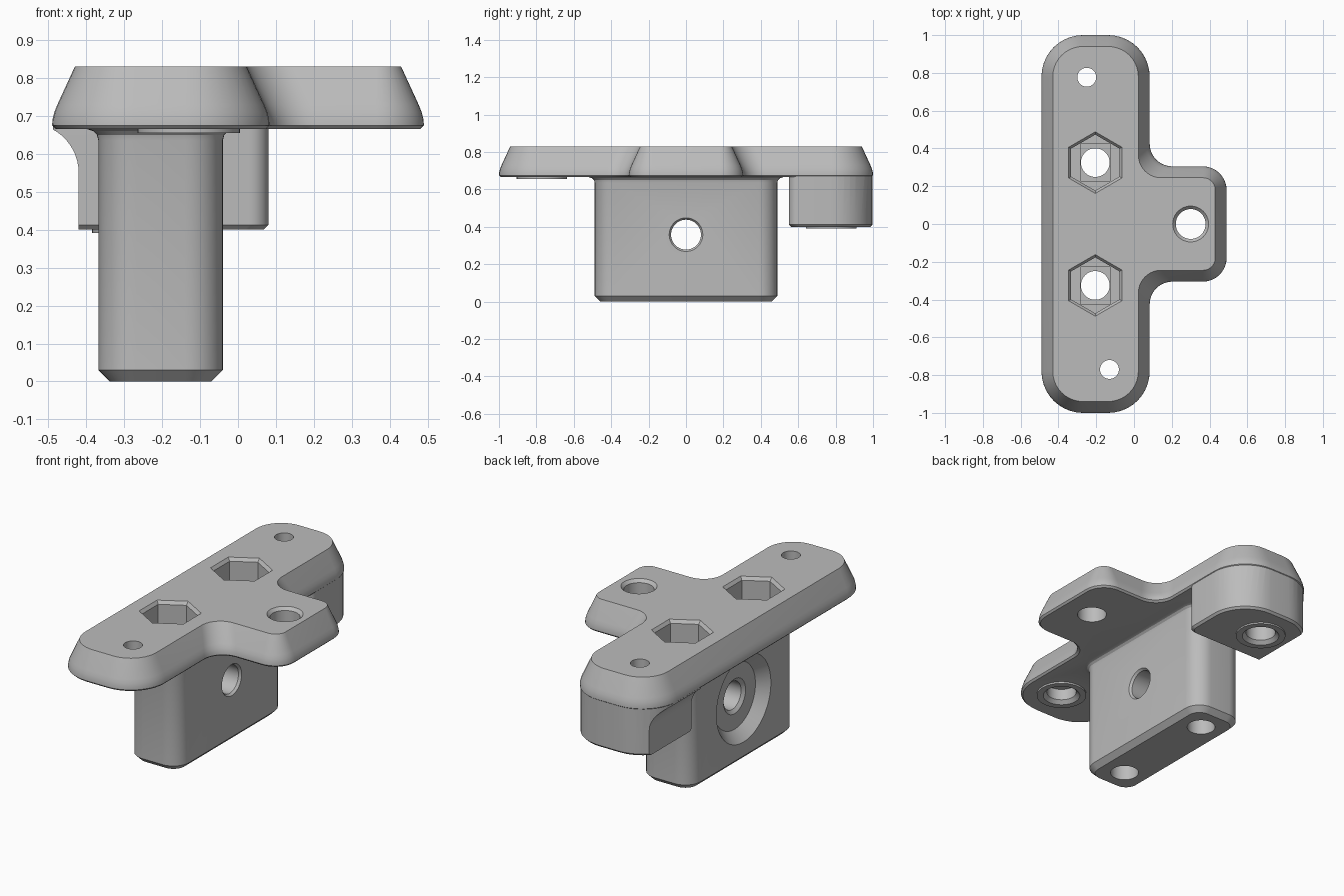
import bpy, bmesh
from math import cos, sin, pi, radians, sqrt
from mathutils import Vector

cube = bpy.data.objects.get("Cube")
if cube:
    bpy.data.objects.remove(cube, do_unlink=True)

grey = bpy.data.materials.new("mid_grey")
grey.use_nodes = True
grey.diffuse_color = (0.5, 0.5, 0.5, 1)
grey.node_tree.nodes["Principled BSDF"].inputs["Base Color"].default_value = (0.5, 0.5, 0.5, 1)


def loft(name, rings):
    """Closed solid skinned through rings of equal point count."""
    bm = bmesh.new()
    loops = [[bm.verts.new(p) for p in ring] for ring in rings]
    n = len(loops[0])
    for a, b in zip(loops, loops[1:]):
        for i in range(n):
            j = (i + 1) % n
            bm.faces.new((a[i], a[j], b[j], b[i]))
    bm.faces.new(loops[0][::-1])
    bm.faces.new(loops[-1])
    bmesh.ops.recalc_face_normals(bm, faces=bm.faces)
    mesh = bpy.data.meshes.new(name)
    bm.to_mesh(mesh)
    bm.free()
    mesh.materials.append(grey)
    obj = bpy.data.objects.new(name, mesh)
    bpy.context.collection.objects.link(obj)
    return obj


def rounded(corners, z, steps=10):
    """Outline from (x, y, radius) right-angle corners."""
    points = []
    for i, (x, y, r) in enumerate(corners):
        p = Vector((x, y, z))
        before, after = corners[i - 1], corners[(i + 1) % len(corners)]
        d1 = (Vector((before[0], before[1], z)) - p).normalized()
        d2 = (Vector((after[0], after[1], z)) - p).normalized()
        centre = p + r * (d1 + d2)
        for k in range(steps + 1):
            a = k / steps * pi / 2
            points.append(centre - r * (d2 * cos(a) + d1 * sin(a)))
    return points


def turned(name, x, y, profile, sides=40):
    """Vertical turned solid from (radius, z) pairs."""
    turn = [pi / 2 + 2 * pi * k / sides for k in range(sides)]
    return loft(name, [[(x + r * cos(a), y + r * sin(a), z) for a in turn] for r, z in profile])


def combine(target, other, operation):
    mod = target.modifiers.new("join", 'BOOLEAN')
    mod.operation, mod.solver, mod.object = operation, 'EXACT', other
    bpy.context.view_layer.objects.active = target
    bpy.ops.object.modifier_apply(modifier=mod.name)
    bpy.data.objects.remove(other, do_unlink=True)


# T-shaped plate with sloping sides
def plate_ring(z, o):
    left, right, tab, end, side = -0.49 + o, 0.083 - o, 0.49 - o, 1 - o, 0.305 - o
    big, small, inner = 0.22 - o, 0.125 - o, 0.12
    return rounded([(left, -end, big), (right, -end, big), (right, -side, inner),
                    (tab, -side, small), (tab, side, small), (right, side, inner),
                    (right, end, big), (left, end, big)], z)


bracket = loft("mounting_bracket", [plate_ring(z, o) for z, o in (
    (0.665, 0.01), (0.675, 0), (0.69, 0.001), (0.71, 0.006), (0.73, 0.014), (0.83, 0.06))])


# Post with chamfered foot and filleted top
def post_ring(z, o):
    x0, x1, y = -0.368 + o, -0.04 - o, 0.488 - o
    return rounded([(x0, -y, 0.1 - o), (x1, -y, 0.1 - o), (x1, y, 0.1 - o), (x0, y, 0.1 - o)], z)


post = loft("post", [post_ring(z, o) for z, o in (
    (0, 0.03), (0.03, 0), (0.635, 0), (0.65, -0.004), (0.66, -0.014), (0.665, -0.03), (0.7, -0.03))])


# End boss under the back of the plate, relieved along one side
def boss_ring(z, o):
    x0, x1, y0, y1 = -0.487 + o, 0.08 - o, 0.55 + o, 0.997 - o
    return rounded([(x0, y0, 0.02), (x1, y0, 0.05), (x1, y1, 0.22 - o), (x0, y1, 0.22 - o)], z)


boss = loft("end_boss", [boss_ring(z, o) for z, o in ((0.4, 0.012), (0.412, 0), (0.69, 0))])
flare = [(-0.7, 0.3), (-0.42, 0.3)]
flare += [(-0.55 + 0.13 * cos(a), 0.55 + 0.13 * sin(a)) for a in (radians(7 * k) for k in range(13))]
flare += [(-0.7, 0.68)]
combine(boss, loft("flare_cutter", [[(x, y, z) for x, z in flare] for y in (0.4, 1.1)]), 'DIFFERENCE')

combine(bracket, post, 'UNION')
combine(bracket, boss, 'UNION')

# Screw pads and their stepped holes
for x, y, z in ((-0.13, -0.77, 0.655), (-0.25, 0.777, 0.391)):
    combine(bracket, turned("pad", x, y, ((0.135, z), (0.135, z + 0.03))), 'UNION')
    combine(bracket, turned("pad_hole", x, y, (
        (0.11, z - 0.01), (0.08, z + 0.02), (0.08, 0.74), (0.05, 0.74), (0.05, 0.9))), 'DIFFERENCE')

# Hexagonal nut pockets with bolt holes down through the post
for y in (-0.325, 0.325):
    combine(bracket, turned("nut_pocket", -0.205, y, (
        (0.148, 0.55), (0.148, 0.812), (0.163, 0.83), (0.171, 0.84)), 6), 'DIFFERENCE')
    slot = [(-0.205 + sx * 0.078, y + sy * 0.098) for sx, sy in ((-1, -1), (1, -1), (1, 1), (-1, 1))]
    combine(bracket, loft("slot", [[(px, py, z) for px, py in slot] for z in (0.535, 0.6)]), 'DIFFERENCE')
    combine(bracket, turned("bolt_hole", -0.205, y, ((0.076, -0.1), (0.076, 0.6))), 'DIFFERENCE')

# Countersunk tab hole
combine(bracket, turned("tab_hole", 0.3, 0, (
    (0.079, 0.6), (0.079, 0.813), (0.095, 0.83), (0.105, 0.84))), 'DIFFERENCE')

# Cross hole with a wide tapered recess on one face of the post
cross = ((-0.38, 0.26), (-0.31, 0.19), (-0.31, 0.1), (-0.295, 0.08),
         (-0.053, 0.08), (-0.04, 0.09), (-0.03, 0.098))
turn = [2 * pi * k / 48 for k in range(48)]
combine(bracket, loft("cross_hole", [
    [(x, r * cos(a), 0.358 + r * sin(a)) for a in turn] for x, r in cross]), 'DIFFERENCE')

# Smooth curves, crisp edges
bpy.ops.object.select_all(action='DESELECT')
bracket.select_set(True)
bpy.context.view_layer.objects.active = bracket
bpy.ops.object.shade_smooth_by_angle(angle=radians(25))
